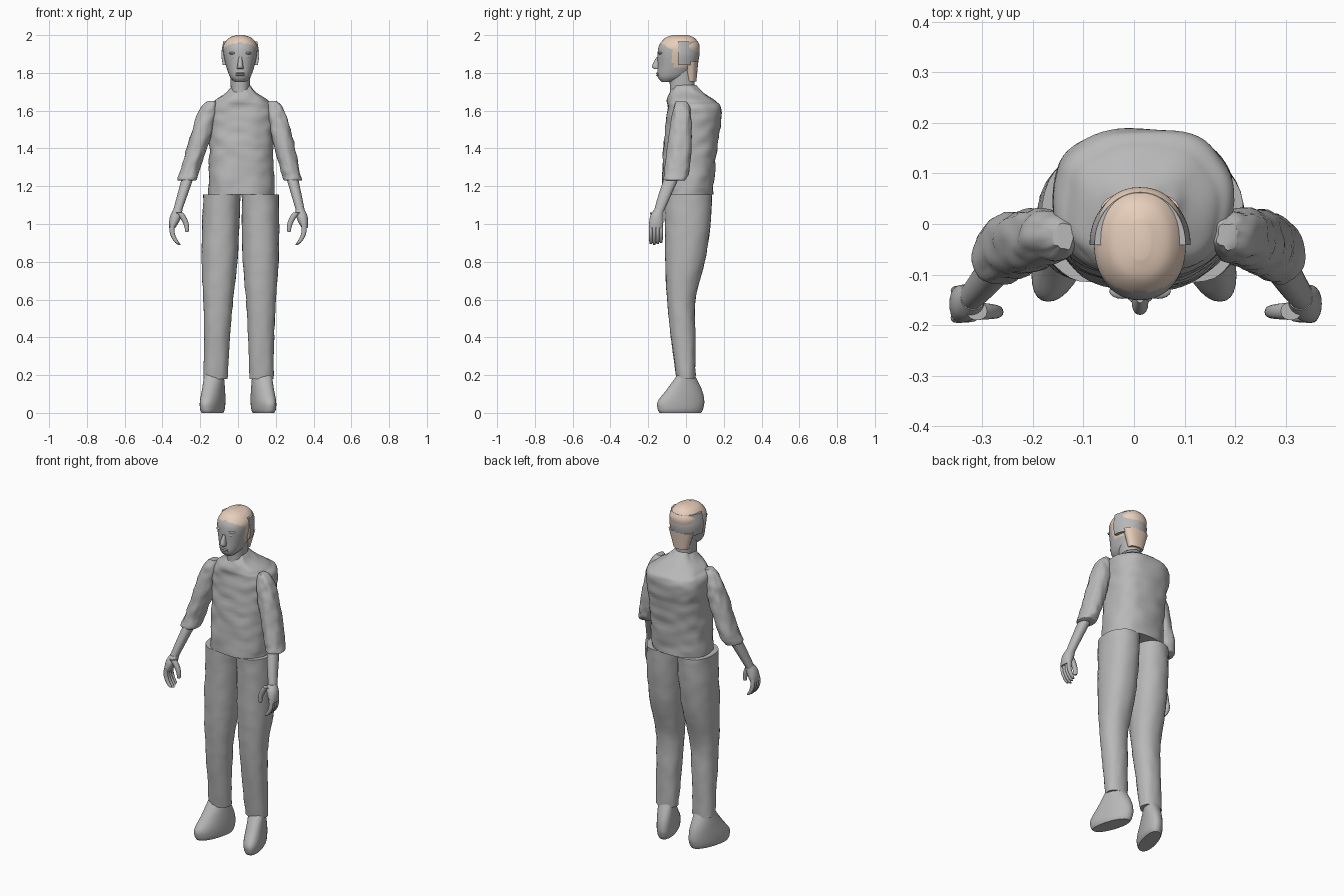
import bpy
from math import cos, sin, pi, copysign, radians
from mathutils import Vector, noise

cube = bpy.data.objects.get("Cube")
if cube:
    bpy.data.objects.remove(cube)


def material(name, red, green, blue):
    colour = (red, green, blue, 1)
    mat = bpy.data.materials.new(name)
    mat.use_nodes = True
    mat.diffuse_color = colour
    mat.node_tree.nodes["Principled BSDF"].inputs["Base Color"].default_value = colour
    return mat


GREY = material("plain grey", .48, .48, .48)
TAN = material("hair tan", .8, .62, .5)


def smooth(obj):
    bpy.ops.object.select_all(action='DESELECT')
    obj.select_set(True)
    bpy.context.view_layer.objects.active = obj
    bpy.ops.object.shade_smooth_by_angle(angle=radians(50))


def spline(stations, steps):
    """Smoothly fill in cross-sections between the given ones."""
    padded = [stations[0], *stations, stations[-1]]
    rings = []
    for before, start, end, after in zip(padded, padded[1:], padded[2:], padded[3:]):
        for step in range(steps):
            t = step / steps
            ease = t * t * (3 - 2 * t)
            pull_in, pull_out = t * (1 - t) ** 2 / 2, t * t * (t - 1) / 2
            rings.append([q + (r - q) * ease + (r - p) * pull_in + (s - q) * pull_out
                          for p, q, r, s in zip(before, start, end, after)])
    return rings + [stations[-1]]


def on_axis(y, z):
    return .012


def loft(name, *stations, centre=on_axis, power=2.2, folds=0, count=32, steps=6,
         clip=-1, mat=GREY, hair_rule=None):
    """Skin horizontal sections, each (height, front y, back y, half width)."""
    verts, faces = [], []
    rings = spline(stations, steps)
    for z, front, back, half in rings:
        middle, depth = (front + back) / 2, (back - front) / 2
        for i in range(count):
            angle = 2 * pi * i / count
            c, s = cos(angle), sin(angle)
            across = copysign(abs(c) ** (2 / power), c)
            along = copysign(abs(s) ** (2 / power), s)
            crease = folds * noise.noise(Vector((c * 2 + centre(0, z) * 9, s * 2, z * 22)))
            y = max(middle + (depth + crease) * along, clip)
            verts.append((centre(y, z) + (half + crease) * across, y, z))
    for low in range(0, len(verts) - count, count):
        for i in range(count):
            k = (i + 1) % count
            faces.append((low + i, low + k, low + count + k, low + count + i))
    faces.append(tuple(reversed(range(count))))
    faces.append(tuple(range(len(verts) - count, len(verts))))

    mesh = bpy.data.meshes.new(name)
    mesh.from_pydata(verts, [], faces)
    mesh.materials.append(mat)
    if hair_rule:
        mesh.materials.append(TAN)
        for face in mesh.polygons:
            face.material_index = int(hair_rule(face.center))
    obj = bpy.data.objects.new(name, mesh)
    bpy.context.collection.objects.link(obj)
    smooth(obj)


def ball(name, place, size):
    bpy.ops.mesh.primitive_uv_sphere_add(segments=16, ring_count=10, location=place)
    obj = bpy.context.object
    obj.name = name
    obj.scale = size
    obj.data.materials.append(GREY)
    smooth(obj)


# Wrinkled torso and neck
loft("torso", (1.155, -.13, .14, .175), (1.4, -.12, .165, .17), (1.6, -.1, .19, .178),
     (1.65, -.1, .155, .145), (1.69, -.09, .1, .09), (1.735, -.06, .05, .045),
     centre=lambda y, z: .018, power=2.4, folds=.008, count=64, steps=12)
loft("neck", (1.66, -.09, .05, .055), (1.71, -.085, .045, .05), (1.81, -.09, .045, .055))


# Head, with hair colour on the crown and sideburns behind the hairline
def is_hair(point):
    if point.z > 1.92:
        return point.y > -.07 - 1.6 * (point.z - 1.92)
    return point.z > 1.83 and point.y > -.07


loft("head", (1.752, -.13, -.07, .03), (1.78, -.15, 0, .055), (1.84, -.15, .05, .076),
     (1.91, -.15, .07, .09), (1.95, -.14, .07, .087), (1.985, -.11, .045, .06),
     (2, -.07, .01, .02), count=48, hair_rule=is_hair)
loft("nape_hair", (1.755, 0, .055, .046), (1.86, -.01, .065, .078), mat=TAN)
loft("back_head_band", (1.842, -.14, .062, .093), (1.9, -.15, .071, .1),
     (1.966, -.14, .063, .09), power=2, count=48, clip=-.042)

# Face
loft("nose", (1.82, -.168, -.13, .016), (1.836, -.18, -.13, .016),
     (1.885, -.156, -.13, .008), count=16)
for side, tag in ((1, "left"), (-1, "right")):
    ball(tag + "_eye", (.012 + side * .033, -.131, 1.883), (.015, .014, .009))
    ball(tag + "_brow", (.012 + side * .036, -.133, 1.905), (.025, .015, .008))
for part, height in (("upper_lip", 1.798), ("lower_lip", 1.788)):
    ball(part, (.012, -.144, height), (.025, .014, .006))


def build_side(side, tag):
    def leg_line(y, z):
        return side * (.125 - .02 * z) + .014 * z

    def shoe_line(y, z):
        return side * (.127 - .28 * y)

    def arm_line(y, z):
        return side * (.625 - .28 * z) + .03 * (z - .9)

    def finger_curl(y, z):
        return side * (.35 - 6 * (z - .97) ** 2)

    def thumb_curl(y, z):
        return side * (.27 + 5 * (z - .97) ** 2)

    # Trouser leg and splayed shoe
    loft(tag + "_trouser_leg", (.18, -.05, .05, .064), (.4, -.08, .05, .069),
         (.6, -.1, .05, .079), (.8, -.11, .1, .095), (1, -.112, .13, .099),
         (1.155, -.115, .138, .098), centre=leg_line, folds=.004)
    loft(tag + "_shoe", (0, -.14, .08, .046), (.02, -.15, .09, .054), (.06, -.15, .097, .056),
         (.12, -.105, .085, .054), (.2, -.046, .047, .05), centre=shoe_line)

    # Wrinkled sleeve with the forearm coming out of its cuff
    loft(tag + "_sleeve", (1.23, -.11, -.01, .043), (1.24, -.12, 0, .05), (1.3, -.11, .02, .05),
         (1.5, -.087, .03, .055), (1.61, -.068, .02, .045), (1.652, -.048, 0, .02),
         centre=arm_line, folds=.007, steps=9)
    loft(tag + "_forearm", (1.06, -.172, -.12, .023), (1.15, -.147, -.08, .027),
         (1.26, -.11, -.03, .032), centre=arm_line, count=24)

    # Hand: palm, four curled fingers and thumb
    loft(tag + "_palm", (.98, -.195, -.125, .016), (1.01, -.195, -.12, .026),
         (1.045, -.188, -.12, .03), (1.075, -.17, -.12, .024), centre=arm_line, count=24)
    for i, finger in enumerate(("index", "middle", "ring", "little")):
        y = -.186 + .018 * i
        tip = .89 + .005 * abs(i - 1)
        loft(f"{tag}_{finger}_finger", (tip, y - .006, y + .006, .007),
             (tip + .02, y - .009, y + .009, .012), (1, y - .01, y + .01, .013),
             centre=finger_curl, count=12)
    loft(tag + "_thumb", (.957, -.18, -.167, .006), (.97, -.185, -.163, .011),
         (1.06, -.19, -.155, .02), centre=thumb_curl, count=14)


build_side(1, "left")
build_side(-1, "right")
